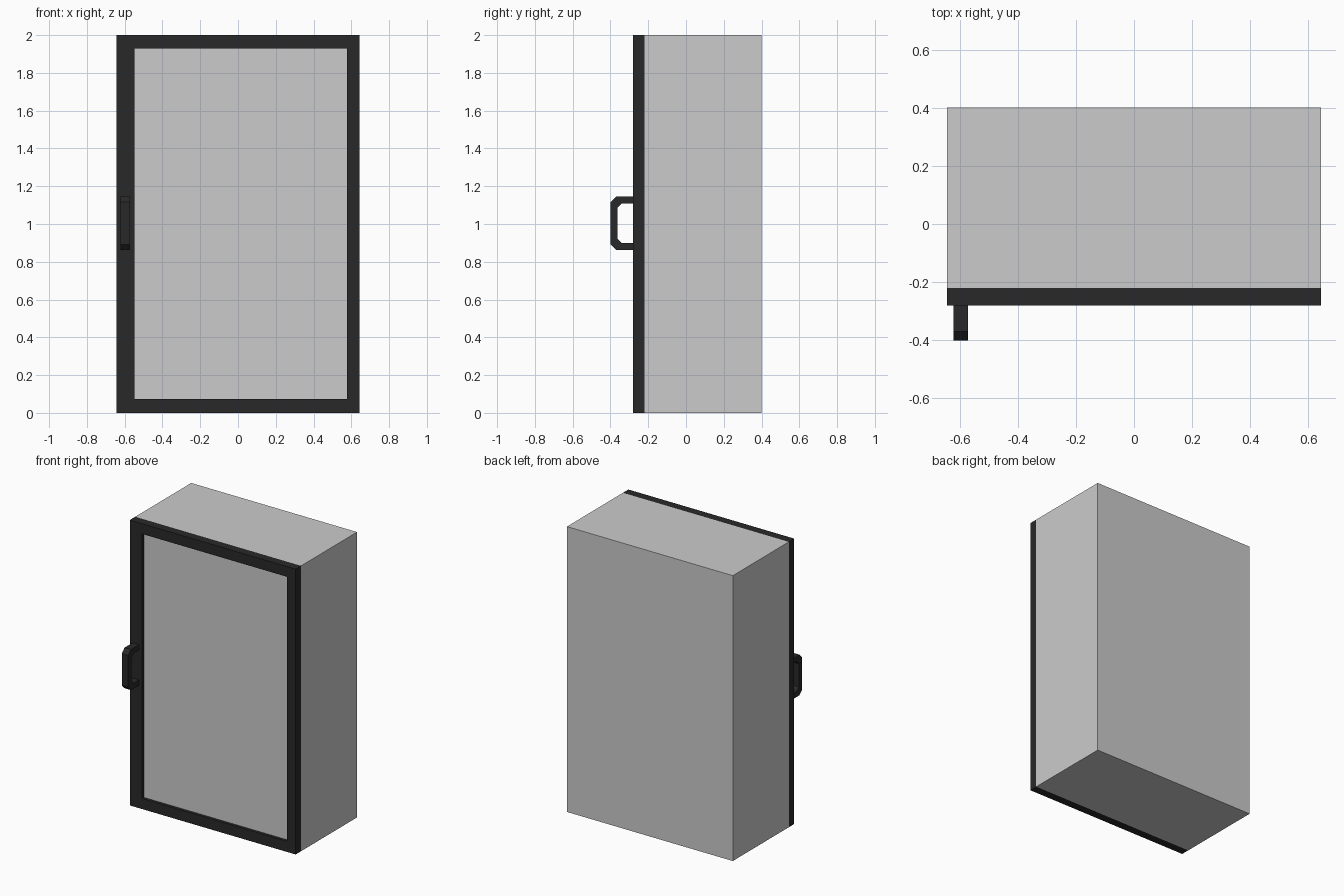
import bpy

if "Cube" in bpy.data.objects:
    bpy.data.objects.remove(bpy.data.objects["Cube"])

dark = bpy.data.materials.new("dark_trim")
dark.diffuse_color = (0.022, 0.022, 0.022, 1)
dark.use_nodes = True
dark.node_tree.nodes["Principled BSDF"].inputs["Base Color"].default_value = dark.diffuse_color


def mesh_object(name, verts, faces, mat=None):
    me = bpy.data.meshes.new(name)
    me.from_pydata(verts, [], faces)
    ob = bpy.data.objects.new(name, me)
    bpy.context.collection.objects.link(ob)
    if mat:
        me.materials.append(mat)
    return ob


def box(name, x0, x1, y0, y1, z0, z1):
    verts = [(x, y, z) for x in (x0, x1) for y in (y0, y1) for z in (z0, z1)]
    faces = [(0, 1, 3, 2), (4, 6, 7, 5), (0, 4, 5, 1), (2, 3, 7, 6), (0, 2, 6, 4), (1, 5, 7, 3)]
    return mesh_object(name, verts, faces)


def band(name, outer, inner, place, d0, d1, closed, mat):
    """Extrude the strip between two matching outlines from depth d0 to d1."""
    n = len(outer)
    verts = [place(p, d) for d in (d0, d1) for loop in (outer, inner) for p in loop]
    faces = []
    for i in range(n if closed else n - 1):
        j = (i + 1) % n
        faces += [(i, j, n + j, n + i), (2*n + i, 3*n + i, 3*n + j, 2*n + j),
                  (i, 2*n + i, 2*n + j, j), (n + i, n + j, 3*n + j, 3*n + i)]
    if not closed:
        faces += [(0, n, 3*n, 2*n), (n - 1, 3*n - 1, 4*n - 1, 2*n - 1)]
    ob = band_obj = mesh_object(name, verts, faces, mat)
    # make all normals point outwards
    import bmesh
    bm = bmesh.new()
    bm.from_mesh(ob.data)
    bmesh.ops.recalc_face_normals(bm, faces=bm.faces)
    bm.to_mesh(ob.data)
    bm.free()
    return band_obj


def rect(x0, x1, z0, z1):
    return [(x0, z0), (x1, z0), (x1, z1), (x0, z1)]


# cabinet body
box("cabinet_body", -0.643, 0.643, -0.22, 0.40, 0, 2)

# door frame, wider on the handle side
band("door_frame", rect(-0.643, 0.643, 0, 2), rect(-0.548, 0.577, 0.074, 1.928),
     lambda p, d: (p[0], d, p[1]), -0.28, -0.22, True, dark)

# recessed door panel
box("door_panel", -0.548, 0.577, -0.26, -0.22, 0.074, 1.928)

# chamfered pull handle, mirrored profile about its mid height
mid, half = 1.004, 0.142


def profile(y_front, h, cut):
    top = [(-0.28, h), (y_front + cut, h), (y_front, h - cut)]
    return [(y, mid + z) for y, z in top] + [(y, mid - z) for y, z in reversed(top)]


band("door_handle", profile(-0.40, half, 0.030), profile(-0.363, half - 0.037, 0.024),
     lambda p, d: (d, p[0], p[1]), -0.621, -0.571, False, dark)
